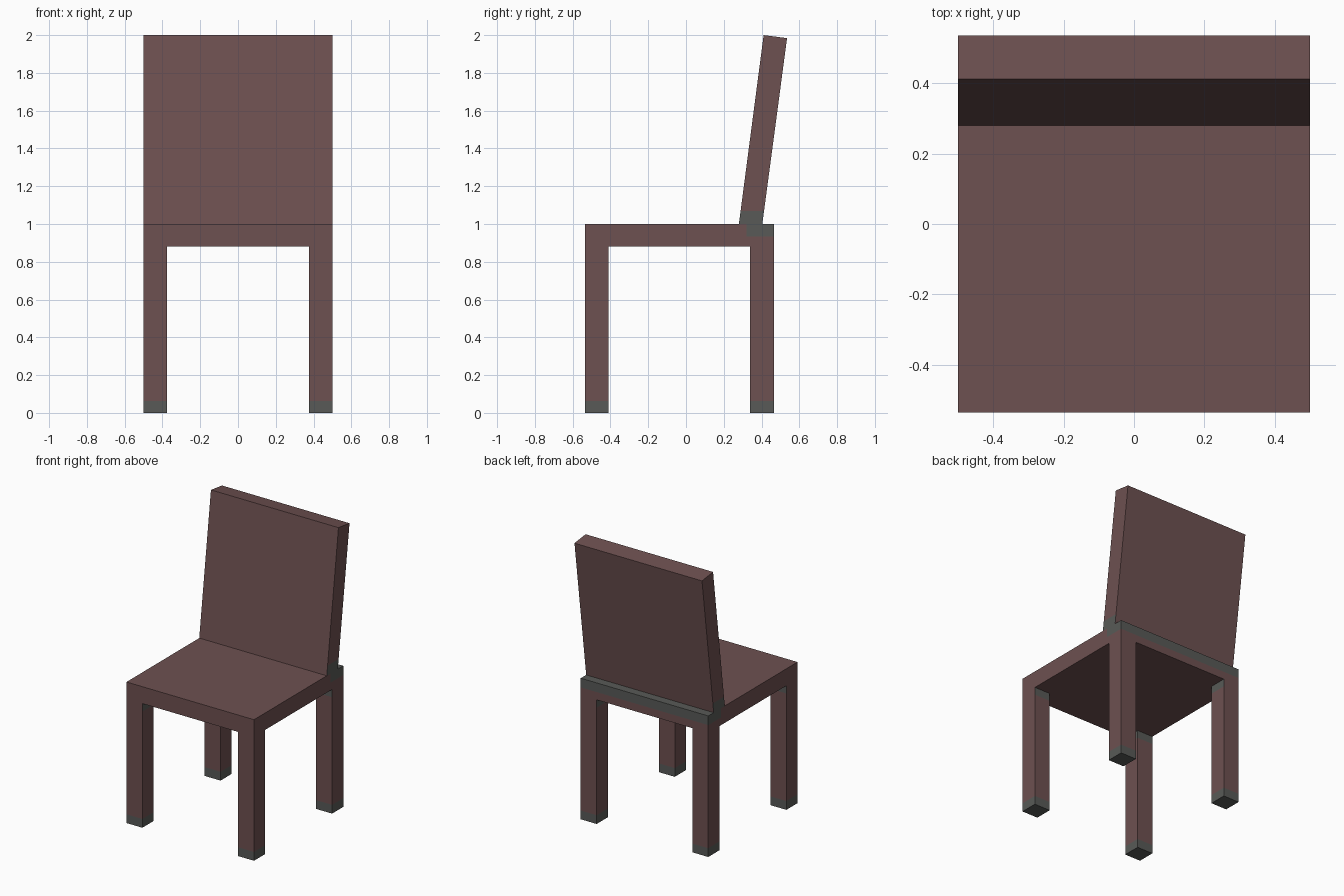
import bpy, bmesh
from mathutils import Vector

if "Cube" in bpy.data.objects:
    bpy.data.objects.remove(bpy.data.objects["Cube"])


def material(name, rgb):
    mat = bpy.data.materials.new(name)
    mat.diffuse_color = (*rgb, 1.0)
    mat.use_nodes = True
    mat.node_tree.nodes["Principled BSDF"].inputs["Base Color"].default_value = mat.diffuse_color
    return mat


MATS = [material("reddish_brown", (0.155, 0.082, 0.082)),
        material("worn_grey", (0.098, 0.102, 0.096))]


def block(name, low, high, cuts, is_grey, open_side=None, reshape=None):
    """Box between two corners, sliced at (axis, position) cuts; grey by rule."""
    low, high = Vector(low), Vector(high)
    bm = bmesh.new()
    bmesh.ops.create_cube(bm, size=1)
    for v in bm.verts:
        v.co = Vector([low[i] + (v.co[i] + 0.5) * (high[i] - low[i]) for i in range(3)])
    if open_side:  # drop the face hidden inside a joint
        hidden = [f for f in bm.faces if f.normal.dot(Vector(open_side)) > 0.9]
        bmesh.ops.delete(bm, geom=hidden, context='FACES_ONLY')
    if reshape:
        for v in bm.verts:
            v.co = reshape(v.co)
    for axis, pos in cuts:
        co, no = Vector(), Vector()
        co[axis], no[axis] = pos, 1
        bmesh.ops.bisect_plane(bm, geom=bm.verts[:] + bm.edges[:] + bm.faces[:],
                               plane_co=co, plane_no=no)
    bm.normal_update()
    for f in bm.faces:
        f.material_index = int(is_grey(f.calc_center_median(), f.normal))
    mesh = bpy.data.meshes.new(name)
    bm.to_mesh(mesh)
    bm.free()
    for mat in MATS:
        mesh.materials.append(mat)
    obj = bpy.data.objects.new(name, mesh)
    bpy.context.collection.objects.link(obj)


FRONT, REAR, HALF, SIDE = -0.535, 0.465, 0.5, 0.125
UNDER, SEAT = 0.88, 1.0
MID = (FRONT + REAR) / 2

# Seat slab with a worn rear upper edge
block("seat", (-HALF, FRONT, UNDER), (HALF, REAR, SEAT), [(1, 0.32), (2, 0.935)],
      lambda c, n: c.y > 0.32 and c.z > 0.935 and n.y > -0.5)


# Legs: worn feet, and worn inner faces just under the seat
def leg_grey(c, n, sx, sy):
    inner = n.x * sx < -0.5 or n.y * sy < -0.5
    return c.z < 0.062 or (c.z > 0.82 and inner)


for sx, side in ((-1, "left"), (1, "right")):
    for sy, end in ((-1, "front"), (1, "rear")):
        x = -HALF if sx < 0 else HALF - SIDE
        y = FRONT if sy < 0 else REAR - SIDE
        block(f"{end}_{side}_leg", (x, y, 0), (x + SIDE, y + SIDE, UNDER),
              [(2, 0.062), (2, 0.825)],
              lambda c, n, sx=sx, sy=sy: leg_grey(c, n, sx, sy),
              open_side=(0, 0, 1))


# Backrest leaning rearwards, with worn side faces at its foot
def lean(co):
    if co.z < 1.5:
        return co
    drop = 0.016 if co.y > 0.34 else 0
    return Vector((co.x, co.y + 0.131, co.z - drop))


block("backrest", (-HALF, 0.28, SEAT), (HALF, 0.404, 2.0), [(2, 1.068)],
      lambda c, n: c.z < 1.068 and abs(n.x) > 0.5,
      open_side=(0, 0, -1), reshape=lean)
